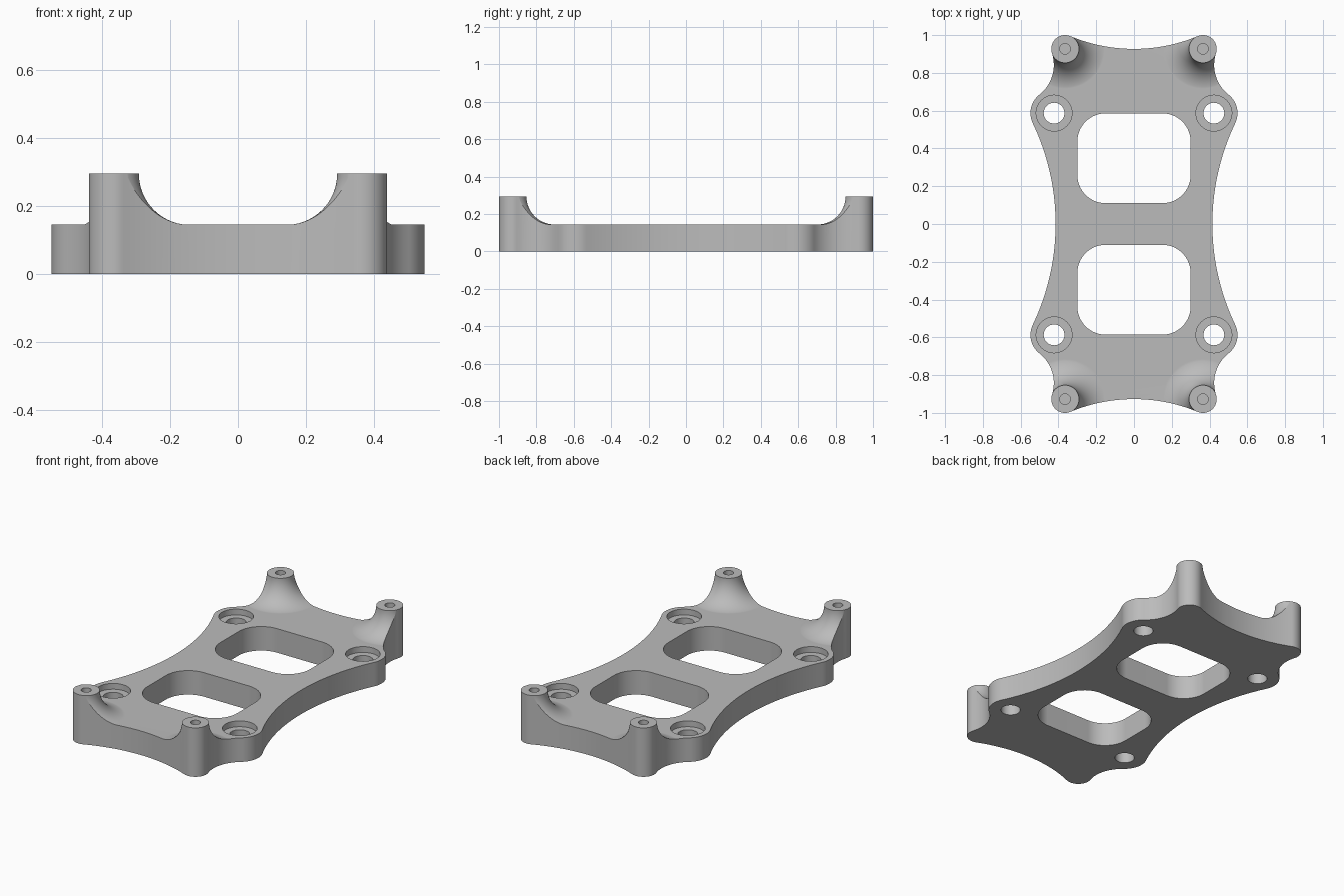
import bpy, bmesh
from math import pi, cos, sin, atan2, sqrt
from mathutils import Vector

cube = bpy.data.objects.get("Cube")
if cube:
    bpy.data.objects.remove(cube, do_unlink=True)

PLATE, TOP = 0.145, 0.295          # plate thickness and post height
POST, POST_R = Vector((0.365, 0.927)), 0.073
EAR, EAR_R = Vector((0.423, 0.587)), 0.125
FLARE = 0.15                       # fillet radius at the foot of each post
CORNERS = [(sx, sy) for sx in (1, -1) for sy in (1, -1)]

grey = bpy.data.materials.new("grey metal")
grey.use_nodes = True
grey.diffuse_color = (0.5, 0.5, 0.5, 1)
grey.node_tree.nodes["Principled BSDF"].inputs["Base Color"].default_value = (0.5, 0.5, 0.5, 1)


def make_object(name, bm):
    bmesh.ops.recalc_face_normals(bm, faces=bm.faces)
    mesh = bpy.data.meshes.new(name)
    bm.to_mesh(mesh)
    bm.free()
    mesh.materials.append(grey)
    obj = bpy.data.objects.new(name, mesh)
    bpy.context.collection.objects.link(obj)
    return obj


def prism(name, outline, z0, z1):
    bm = bmesh.new()
    base = bm.faces.new([bm.verts.new((x, y, z0)) for x, y in outline])
    side = bmesh.ops.extrude_face_region(bm, geom=[base])["geom"]
    verts = [v for v in side if isinstance(v, bmesh.types.BMVert)]
    bmesh.ops.translate(bm, verts=verts, vec=(0, 0, z1 - z0))
    return make_object(name, bm)


def lathe(name, profile, x, y, steps=64):
    """Closed solid of revolution from (radius, z) points."""
    bm = bmesh.new()
    rings = [[bm.verts.new((x + r * cos(2 * pi * i / steps), y + r * sin(2 * pi * i / steps), z))
              for i in range(steps)] for r, z in profile]
    for low, high in zip(rings, rings[1:]):
        for i in range(steps):
            j = (i + 1) % steps
            bm.faces.new((low[i], low[j], high[j], high[i]))
    bm.faces.new(rings[0])
    bm.faces.new(rings[-1])
    return make_object(name, bm)


def boolean(target, tool, operation):
    """Apply a boolean to the target and delete the tool."""
    tool.hide_render = True
    mod = target.modifiers.new("cut", "BOOLEAN")
    mod.operation, mod.object, mod.solver = operation, tool, "EXACT"
    graph = bpy.context.evaluated_depsgraph_get()
    mesh = bpy.data.meshes.new_from_object(target.evaluated_get(graph))
    target.modifiers.clear()
    target.data = mesh
    bpy.data.objects.remove(tool, do_unlink=True)


def arc(c, r, a0, a1, n):
    sweep = (a1 - a0 + pi) % (2 * pi) - pi
    return [(c[0] + r * cos(a0 + sweep * i / n), c[1] + r * sin(a0 + sweep * i / n))
            for i in range(n + 1)]


def heading(a, b):
    return atan2(b[1] - a[1], b[0] - a[0])


def outer_tangent_centre(a, ra, b, rb, r):
    """Centre of a circle touching both given circles, on their +x side."""
    d = b - a
    along = (d.length_squared + (ra + r) ** 2 - (rb + r) ** 2) / (2 * d.length)
    across = sqrt((ra + r) ** 2 - along ** 2)
    u = d.normalized()
    return a + u * along + Vector((u.y, -u.x)) * across


# Quarter outline: waist, ear, neck, post and end arcs, each tangent to the next
waist_x, neck_r = 0.415, 0.2
dx = EAR.x - waist_x
waist_r = (dx ** 2 + EAR.y ** 2 - EAR_R ** 2) / (2 * (EAR_R + dx))
waist = Vector((waist_x + waist_r, 0))
neck = outer_tangent_centre(EAR, EAR_R, POST, POST_R, neck_r)
end_r = (POST.x ** 2 - POST_R ** 2) / (2 * POST_R)
end = Vector((0, POST.y + end_r))
quarter = arc(waist, waist_r, pi, heading(waist, EAR), 20)
quarter += arc(EAR, EAR_R, heading(EAR, waist), heading(EAR, neck), 20)[1:]
quarter += arc(neck, neck_r, heading(neck, EAR), heading(neck, POST), 16)[1:]
quarter += arc(POST, POST_R, heading(POST, neck), heading(POST, end), 24)[1:]
quarter += arc(end, end_r, heading(end, POST), -pi / 2, 20)[1:]
half = quarter + [(-x, y) for x, y in quarter[-2::-1]]
outline = half + [(x, -y) for x, y in half[-2:0:-1]]

# Height envelope: flat slab with a flared post at each corner
body = prism("mounting_plate", outline, 0, 0.4)
envelope = prism("envelope", [(-1.5, -1.5), (1.5, -1.5), (1.5, 1.5), (-1.5, 1.5)], -0.2, PLATE)
foot_r = POST_R + 0.001 + FLARE
flare = [(foot_r, 0.05)] + [(foot_r - FLARE * sin(t), TOP - 0.0006 - FLARE * cos(t))
                            for t in (pi / 2 * i / 20 for i in range(21))]
flare.append((POST_R + 0.001, TOP))
for sx, sy in CORNERS:
    boolean(envelope, lathe("flared_post", flare, sx * POST.x, sy * POST.y, 80), "UNION")
boolean(body, envelope, "INTERSECT")

# Two rounded windows
wx, y0, y1, wr = 0.30, 0.11, 0.586, 0.15
for s in (1, -1):
    window = []
    for k, (x, y) in enumerate([(wx - wr, y1 - wr), (wr - wx, y1 - wr),
                                (wr - wx, y0 + wr), (wx - wr, y0 + wr)]):
        window += arc((x, y), wr, k * pi / 2, (k + 1) * pi / 2, 14)
    boolean(body, prism("window_cutter", [(x, s * y) for x, y in window], -0.1, 0.4), "DIFFERENCE")

# Counterbored holes in the ears and blind screw holes in the posts
bore = [(0.055, -0.1), (0.055, PLATE - 0.035), (0.095, PLATE - 0.035), (0.095, 0.4)]
screw = [(0.028, 0.14), (0.028, 0.4)]
for sx, sy in CORNERS:
    boolean(body, lathe("ear_hole_cutter", bore, sx * EAR.x, sy * EAR.y, 48), "DIFFERENCE")
    boolean(body, lathe("screw_hole_cutter", screw, sx * POST.x, sy * POST.y, 32), "DIFFERENCE")

# Smooth curved walls, keeping the rims crisp
body.data.materials.clear()
body.data.materials.append(grey)
bpy.ops.object.select_all(action="DESELECT")
body.select_set(True)
bpy.context.view_layer.objects.active = body
bpy.ops.object.shade_smooth_by_angle(angle=pi / 6)
weighted = body.modifiers.new("flat_face_normals", "WEIGHTED_NORMAL")
weighted.keep_sharp = True
